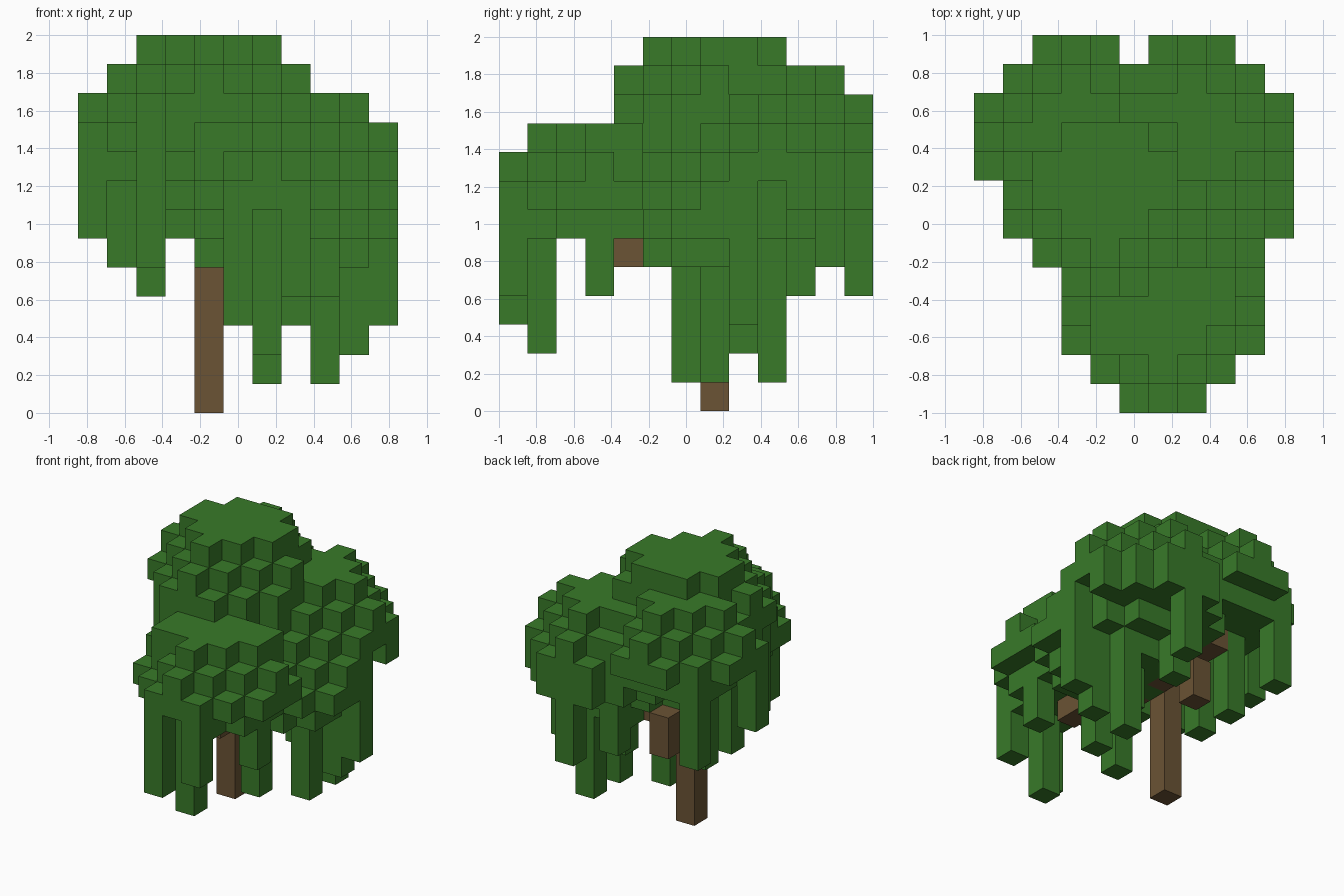
import bpy
import bmesh
from mathutils import Vector

cube = bpy.data.objects.get("Cube")
if cube:
    bpy.data.objects.remove(cube, do_unlink=True)

S = 2 / 13                                  # edge of one block
ORIGIN = Vector((-5.5, -6.5, 0))            # grid corner, in blocks


def material(name, colour):
    m = bpy.data.materials.new(name)
    m.use_nodes = True
    m.diffuse_color = (*colour, 1)
    bsdf = m.node_tree.nodes["Principled BSDF"]
    bsdf.inputs["Base Color"].default_value = (*colour, 1)
    bsdf.inputs["Roughness"].default_value = 0.9
    return m


def layer(ci, cj, k, reach, total):
    """Diamond of blocks, cut off square at the given reach."""
    span = range(-reach, reach + 1)
    return {(ci + a, cj + b, k) for a in span for b in span
            if abs(a) + abs(b) <= total}


def block_object(name, cells, solid, mat):
    """Mesh of the outer faces of a set of blocks, with coplanar faces merged."""
    bm = bmesh.new()
    verts = {}

    def vert(p):
        key = tuple(round(c) for c in p)
        if key not in verts:
            verts[key] = bm.verts.new((Vector(key) + ORIGIN) * S)
        return verts[key]

    for cell in sorted(cells):
        base = Vector(cell)
        for axis in range(3):
            u, v = Vector(), Vector()
            u[(axis + 1) % 3] = v[(axis + 2) % 3] = 1
            n = u.cross(v)
            for sign in (1, -1):
                if tuple(int(c) for c in base + n * sign) in solid:
                    continue
                p = base + n if sign > 0 else base
                ring = [p, p + u, p + u + v, p + v]
                bm.faces.new([vert(q) for q in ring[::sign]])
    bmesh.ops.dissolve_limit(bm, angle_limit=0.01, verts=bm.verts, edges=bm.edges)
    mesh = bpy.data.meshes.new(name)
    bm.to_mesh(mesh)
    bm.free()
    mesh.materials.append(mat)
    obj = bpy.data.objects.new(name, mesh)
    bpy.context.collection.objects.link(obj)
    return obj


# Trunk and branches
trunk = {(4, 7, k) for k in range(10)}
branches = {(4, 9, 4), (4, 9, 5), (5, 8, 5), (6, 8, 6), (5, 6, 5), (5, 5, 5),
            (6, 4, 5), (6, 3, 5), (3, 8, 7), (3, 9, 7)}
wood = trunk | branches

# Leaf clusters: centre column and top layer
clusters = [(4, 7, 12), (3, 9, 11), (7, 9, 10), (7, 7, 8), (6, 3, 9)]
layers = [(2, 2), (3, 3), (3, 4), (2, 3)]   # reach and diamond size, top down
leaves = set()
for ci, cj, top in clusters:
    for drop, (reach, total) in enumerate(layers):
        leaves |= layer(ci, cj, top - drop, reach, total)

# Wide underside of the back cluster, and filled corners on the crowns
leaves |= layer(7, 9, 7, 3, 4) - {(10, 9, 7)}
leaves |= {(3, 9, 12), (5, 9, 12), (2, 8, 12), (6, 8, 12), (6, 9, 11),
           (4, 2, 9), (4, 4, 9), (8, 4, 9)}

# Hanging strands: column and lowest layer
strands = [(5, 0, 3), (7, 0, 4), (6, 1, 2), (8, 3, 4),
           (6, 6, 1), (7, 8, 3), (8, 7, 1), (8, 9, 1), (9, 8, 2),
           (10, 8, 3), (7, 12, 4), (6, 10, 4), (1, 11, 5),
           (2, 9, 4), (2, 7, 4), (2, 5, 5),
           (3, 4, 6), (4, 5, 5), (0, 8, 6)]
for i, j, low in strands:
    top = max(k for a, b, k in leaves if (a, b) == (i, j))
    leaves |= {(i, j, k) for k in range(low, top)}
leaves -= wood

solid = wood | leaves
bark = material("bark brown", (0.145, 0.087, 0.035))
green = material("leaf green", (0.04, 0.195, 0.022))
block_object("trunk", trunk, solid, bark)
block_object("branches", branches, solid, bark)
block_object("leaves", leaves, solid, green)
